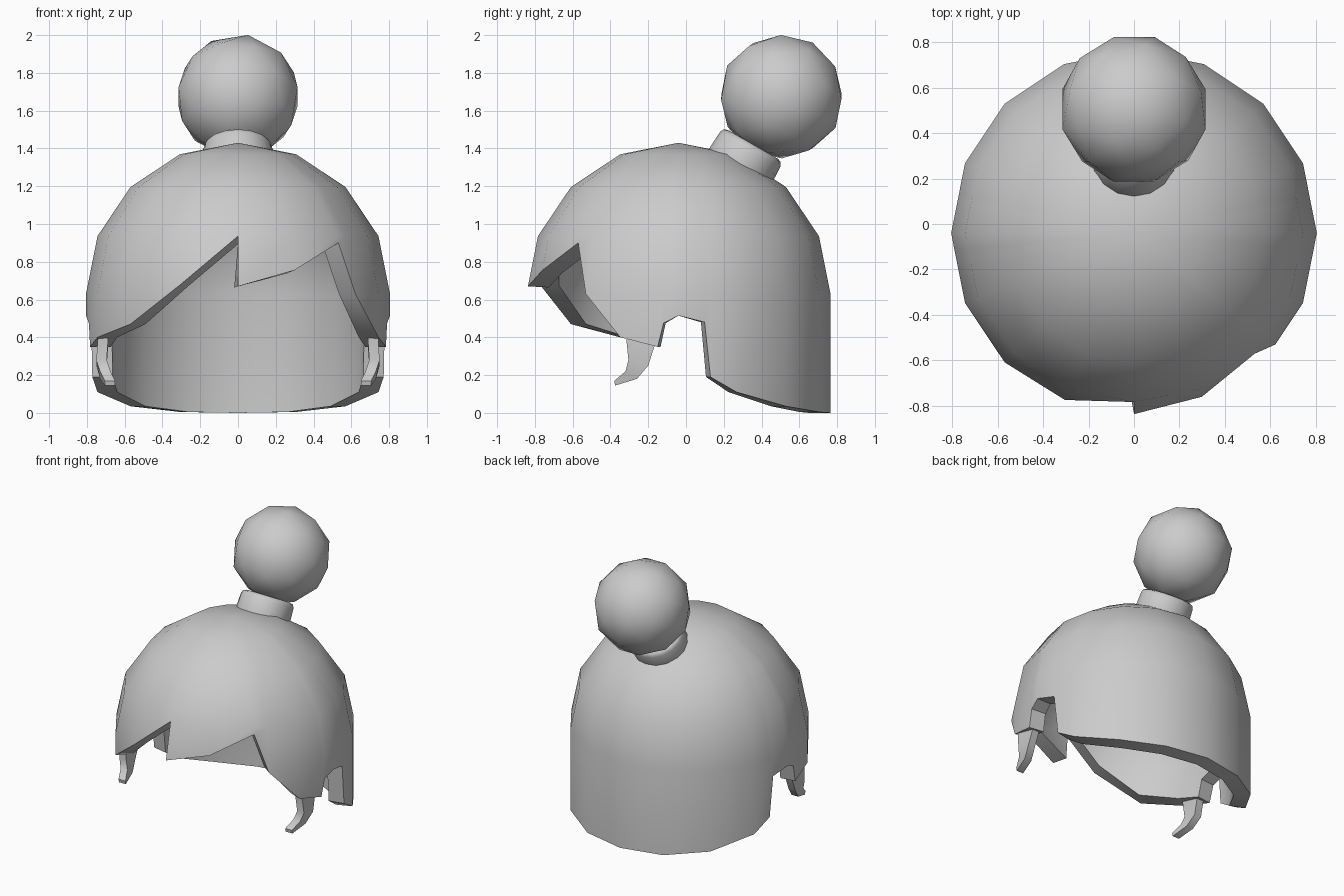
import bpy, bmesh
from math import sin, cos, radians, pi
from mathutils import Vector, Matrix

if "Cube" in bpy.data.objects:
    bpy.data.objects.remove(bpy.data.objects["Cube"], do_unlink=True)

grey = bpy.data.materials.new("hair_grey")
grey.use_nodes = True
grey.diffuse_color = (0.6, 0.6, 0.6, 1)
grey.node_tree.nodes["Principled BSDF"].inputs["Base Color"].default_value = (0.6, 0.6, 0.6, 1)


def finish(bm, name, angle=40):
    """Turn a bmesh into a named, smooth-shaded object."""
    bmesh.ops.recalc_face_normals(bm, faces=bm.faces)
    mesh = bpy.data.meshes.new(name)
    bm.to_mesh(mesh)
    bm.free()
    mesh.materials.append(grey)
    obj = bpy.data.objects.new(name, mesh)
    bpy.context.collection.objects.link(obj)
    bpy.ops.object.select_all(action='DESELECT')
    obj.select_set(True)
    bpy.context.view_layer.objects.active = obj
    bpy.ops.object.shade_smooth_by_angle(angle=radians(angle))


# Hair cap: a dome on a straight skirt, its hem height set by the angle from the front
R, CY, CZ, STEP, INNER = 0.805, -0.04, 0.63, 22.5, 0.86
rings = [(CZ + (R - 0.005) * sin(i * pi / 8), R * cos(i * pi / 8)) for i in range(5)]
side_hem = [(67.5, .4), (82, .35), (84.3, .475), (90, .515), (100.1, .48),
            (102.4, .19), (112.5, .11), (135, .035), (157.5, .005), (180, 0)]
left_hem = [(0, .67), (22.5, .755), (45, .9), (51.7, CZ)] + side_hem
right_hem = [(0, rings[1][0]), (22.5, .68), (45, .47)] + side_hem
hem = left_hem + [(360 - a, z) for a, z in reversed(right_hem)][1:]


def dome_point(angle, z):
    r = R
    for (z0, r0), (z1, r1) in zip(rings, rings[1:]):
        if z0 <= z <= z1 + 1e-6:
            r = r0 + (r1 - r0) * (z - z0) / (z1 - z0)
    # stay on the flat facets between the sixteen main columns
    r *= cos(radians(STEP / 2)) / cos(radians(angle % STEP - STEP / 2))
    a = radians(angle)
    return Vector((r * sin(a), CY - r * cos(a), z))


def inner_point(p):
    """Shrink towards the dome centre, or towards the axis below it."""
    z = CZ + (p.z - CZ) * INNER if p.z > CZ else p.z
    return Vector((p.x * INNER, CY + (p.y - CY) * INNER, z))


bm = bmesh.new()
columns = []
for angle, low in hem:
    outer = [dome_point(angle, max(low, z)) for z in [low] + [z for z, _ in rings]]
    # from the inner crown down to the hem, then up the outside to the outer crown
    section = [inner_point(p) for p in reversed(outer)] + outer
    if angle == 0:
        # the parting flares sideways on the inside
        for p in section[3:6]:
            if p.z < rings[1][0] * 0.9:
                p.x -= 0.02
    columns.append([bm.verts.new(p) for p in section])
for a, b in zip(columns, columns[1:] + columns[:1]):
    for i in range(len(a) - 1):
        # the last and first columns share the parting, where only the rim has area
        if b is not columns[0] or i == len(a) // 2 - 1:
            bm.faces.new((a[i], b[i], b[i + 1], a[i + 1]))
bmesh.ops.remove_doubles(bm, verts=bm.verts, dist=0.0005)
finish(bm, "hair_cap")

# Hair tie and bun, both leaning back
lean = Matrix.Rotation(radians(-30), 4, 'X')
bm = bmesh.new()
bmesh.ops.create_cone(bm, cap_ends=True, segments=16, radius1=0.193, radius2=0.183, depth=0.2,
                      matrix=Matrix.Translation((0, 0.305, 1.335)) @ lean)
rims = [e for e in bm.edges if any(len(f.verts) > 4 for f in e.link_faces)]
bmesh.ops.bevel(bm, geom=rims, offset=0.03, segments=2, affect='EDGES', profile=0.5)
finish(bm, "hair_tie", 50)

bm = bmesh.new()
bmesh.ops.create_icosphere(bm, subdivisions=2, radius=0.331,
                           matrix=Matrix.Translation((0, 0.505, 1.674)) @ lean)
finish(bm, "hair_bun", 50)

# Curled side locks: front y/z, back y/z and outer x of each cross-section
lock = [(-.32, .43, -.155, .39, .74), (-.305, .28, -.2, .25, .75),
        (-.32, .22, -.26, .18, .73), (-.38, .17, -.375, .145, .705)]
for side, name in ((1, "left_side_lock"), (-1, "right_side_lock")):
    bm = bmesh.new()
    loops = []
    for yf, zf, yb, zb, x in lock:
        corners = ((x, yf, zf), (x, yb, zb), (x - .055, yb, zb), (x - .055, yf, zf))
        loops.append([bm.verts.new((side * cx, cy, cz)) for cx, cy, cz in corners])
    for a, b in zip(loops, loops[1:]):
        for i in range(4):
            j = (i + 1) % 4
            bm.faces.new((a[i], a[j], b[j], b[i]))
    bm.faces.new(loops[0])
    bm.faces.new(loops[-1])
    finish(bm, name)
